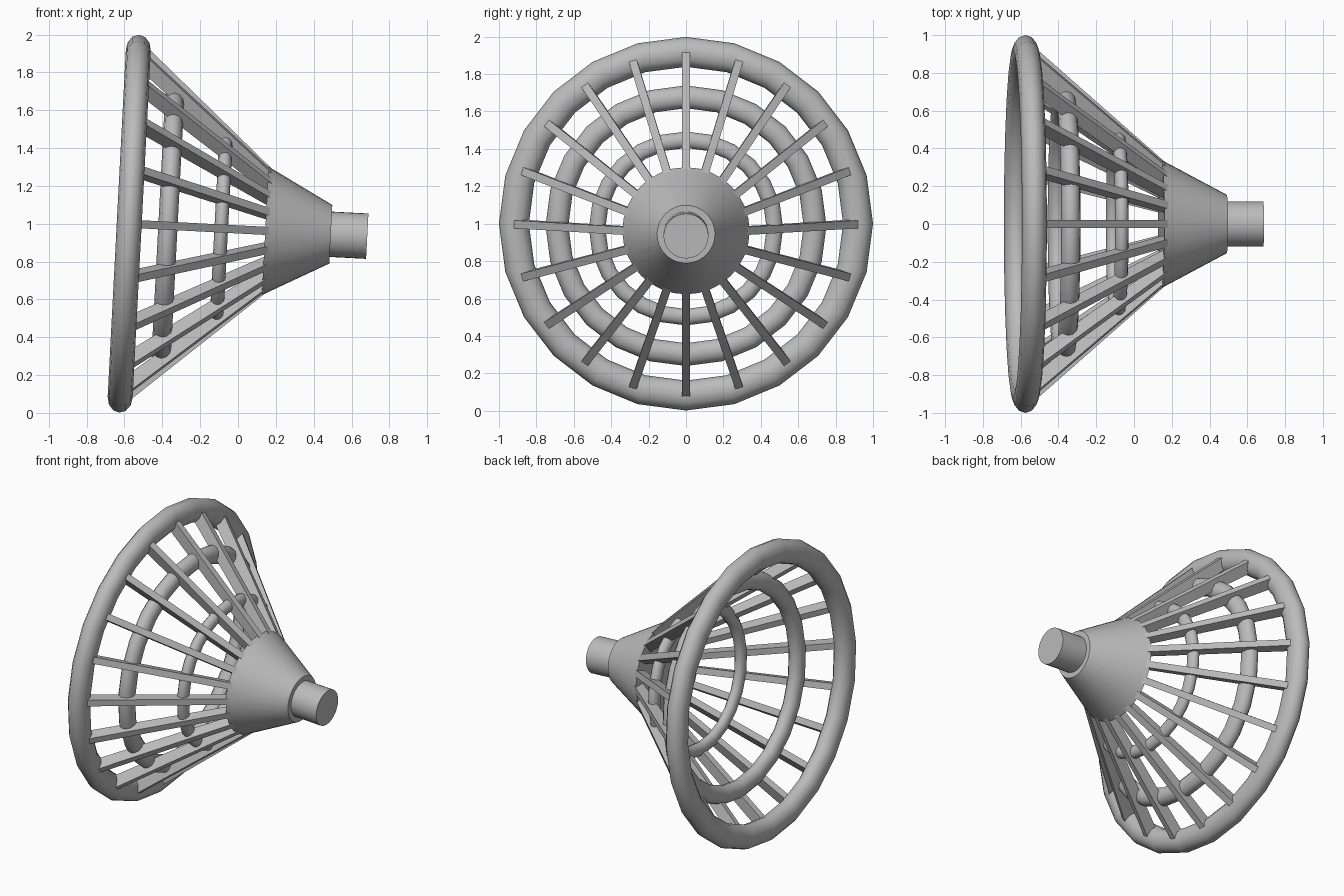
import bpy, bmesh, math
from mathutils import Matrix

if "Cube" in bpy.data.objects:
    bpy.data.objects.remove(bpy.data.objects["Cube"])

# Everything is modelled along local +X, with the rim at the origin, then tilted 3 degrees
PLACE = Matrix.Translation((-0.575, 0, 1.0)) @ Matrix.Rotation(math.radians(3), 4, 'Y')

grey = bpy.data.materials.new("plain grey")
grey.diffuse_color = (0.5, 0.5, 0.5, 1)
grey.use_nodes = True
grey.node_tree.nodes["Principled BSDF"].inputs["Base Color"].default_value = grey.diffuse_color


def finish(name, bm, angle=None):
    bmesh.ops.recalc_face_normals(bm, faces=bm.faces[:])
    mesh = bpy.data.meshes.new(name)
    bm.to_mesh(mesh)
    bm.free()
    mesh.materials.append(grey)
    ob = bpy.data.objects.new(name, mesh)
    bpy.context.collection.objects.link(ob)
    ob.matrix_world = PLACE
    if angle:
        bpy.ops.object.select_all(action='DESELECT')
        ob.select_set(True)
        bpy.context.view_layer.objects.active = ob
        bpy.ops.object.shade_smooth_by_angle(angle=math.radians(angle))
    return ob


def point(x, r, a):
    return (x, r * math.sin(a), r * math.cos(a))


def hoop(name, x, major, radial, axial, n=24, m=12):
    """Ring around the axis with a slightly flattened tube."""
    bm = bmesh.new()
    loops = []
    for i in range(n):
        a = math.tau * i / n
        loops.append([bm.verts.new(point(x + axial * math.sin(math.tau * j / m),
                                         major + radial * math.cos(math.tau * j / m), a))
                      for j in range(m)])
    for i in range(n):
        p, q = loops[i], loops[(i + 1) % n]
        for j in range(m):
            k = (j + 1) % m
            bm.faces.new((p[j], p[k], q[k], q[j]))
    finish(name, bm, 40)


def drum(name, x0, r0, x1, r1, n=32):
    """Capped cone or cylinder along the axis."""
    bm = bmesh.new()
    a, b = [[bm.verts.new(point(x, r, math.tau * i / n)) for i in range(n)]
            for x, r in ((x0, r0), (x1, r1))]
    for i in range(n):
        k = (i + 1) % n
        bm.faces.new((a[i], a[k], b[k], b[i]))
    bm.faces.new(a)
    bm.faces.new(b)
    finish(name, bm, 30)


# Rim and the two inner hoops
hoop("outer_rim", 0.0, 0.92, 0.08, 0.066)
hoop("middle_hoop", 0.205, 0.69, 0.061, 0.051)
hoop("inner_hoop", 0.487, 0.475, 0.044, 0.036)

# Conical hub and end stub
drum("hub_cone", 0.72, 0.34, 1.067, 0.155)
drum("end_stub", 1.0, 0.12, 1.26, 0.12)

# Twenty flat slats from the rim to the hub
bm = bmesh.new()
half = 0.0215
profile = [(0.01, 0.969), (0.80, 0.275), (0.80, 0.195), (0.01, 0.866)]
for i in range(20):
    spin = Matrix.Rotation(math.tau * i / 20, 4, 'X')
    sides = [[bm.verts.new(spin @ Matrix.Translation((x, s, r)).translation)
              for x, r in profile] for s in (-half, half)]
    for side in sides:
        bm.faces.new(side)
    for j in range(4):
        k = (j + 1) % 4
        bm.faces.new((sides[0][j], sides[0][k], sides[1][k], sides[1][j]))
finish("slats", bm)
